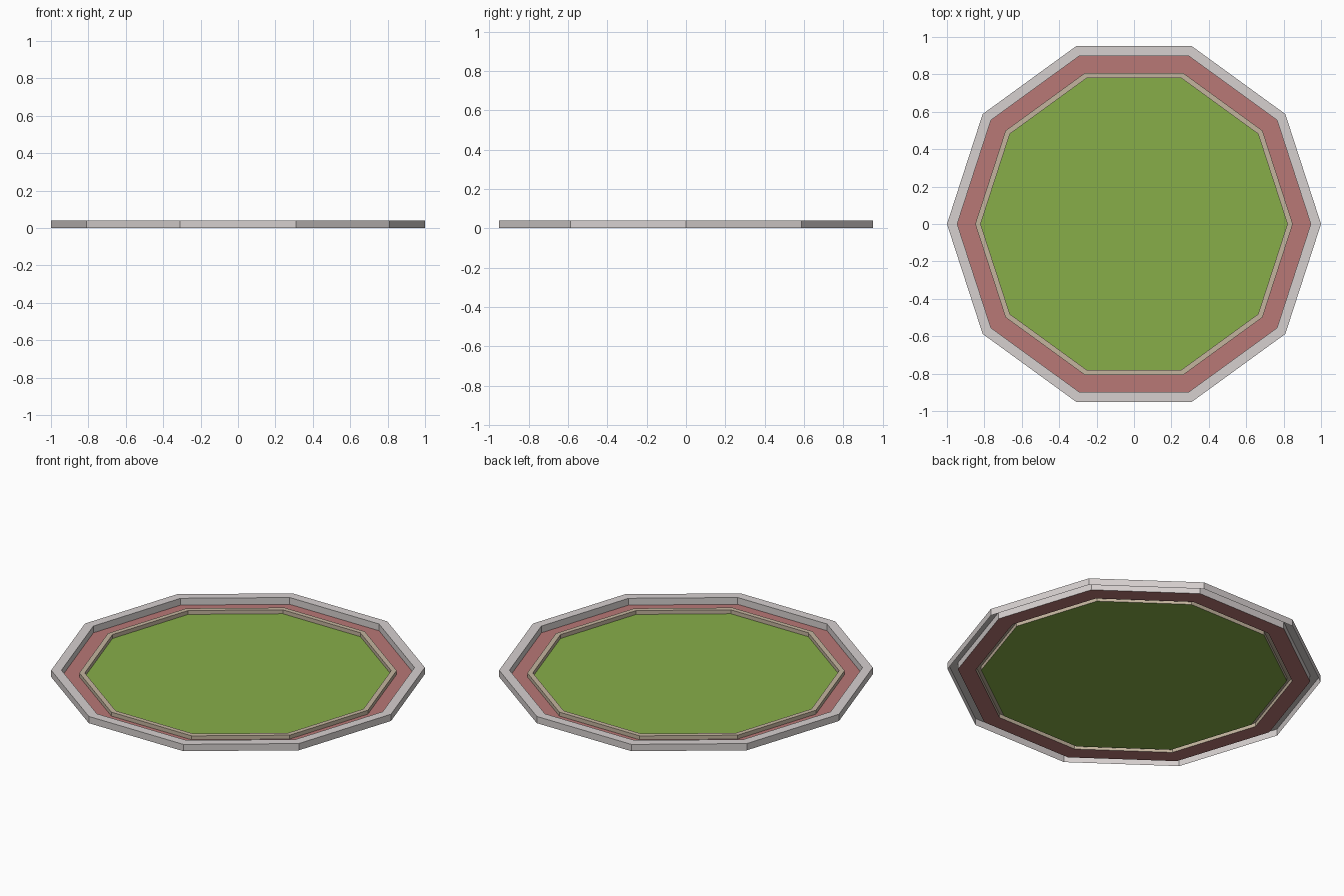
import bpy, bmesh, math

if "Cube" in bpy.data.objects:
    bpy.data.objects.remove(bpy.data.objects["Cube"])

SIDES = 10


def material(name, srgb):
    m = bpy.data.materials.new(name)
    lin = [((c / 255 + 0.055) / 1.055) ** 2.4 for c in srgb]
    m.diffuse_color = (*lin, 1)
    m.use_nodes = True
    m.node_tree.nodes["Principled BSDF"].inputs["Base Color"].default_value = m.diffuse_color
    return m


def lathe(name, profile, mat):
    """Sweep an open (radius, height) profile round the ten-sided plan."""
    bm = bmesh.new()
    loops = []
    for r, z in profile:
        loops.append([bm.verts.new((r * math.cos(math.tau * i / SIDES),
                                    r * math.sin(math.tau * i / SIDES), z))
                      for i in range(SIDES)])
    for a, b in zip(loops, loops[1:]):
        for i in range(SIDES):
            j = (i + 1) % SIDES
            bm.faces.new((a[i], a[j], b[j], b[i]))
    if len(loops) == 1:
        bm.faces.new(loops[0])
    me = bpy.data.meshes.new(name)
    bm.to_mesh(me)
    bm.free()
    me.materials.append(mat)
    ob = bpy.data.objects.new(name, me)
    bpy.context.collection.objects.link(ob)
    return ob


stone = material("pale grey stone", (214, 208, 207))
clay = material("dusty red", (184, 120, 118))
sand = material("sandy beige", (196, 180, 158))
grass = material("grass green", (135, 174, 73))

# Raised walls, open underneath
lathe("outer_wall", [(1, 0), (1, 0.04), (0.945, 0.04), (0.945, 0)], stone)
lathe("inner_curb", [(0.849, 0), (0.849, 0.023), (0.82, 0.023), (0.82, 0)], sand)

# Flat ground surfaces
lathe("track", [(0.945, 0), (0.849, 0)], clay)
lathe("lawn", [(0.82, 0)], grass)
